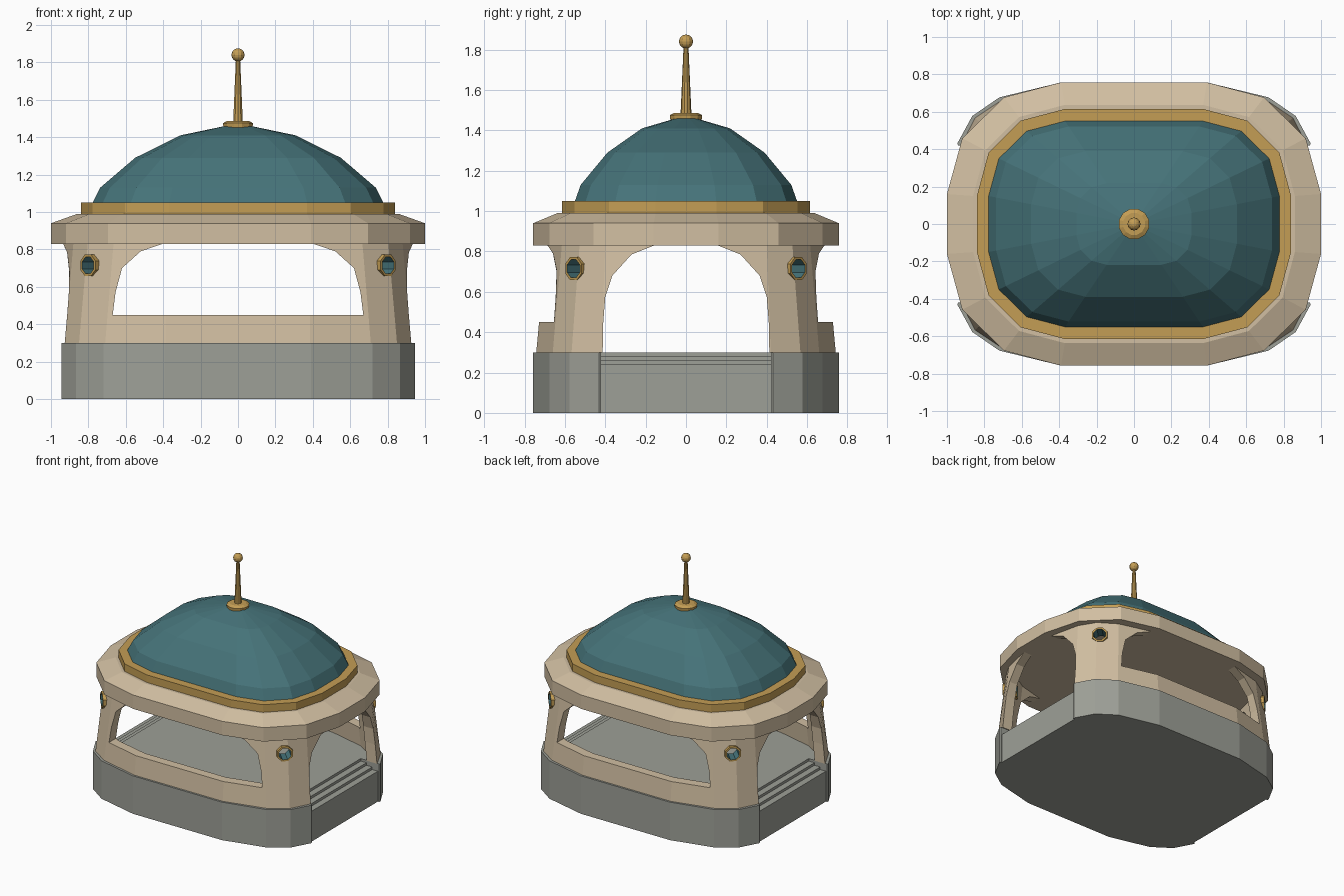
import bpy, bmesh, math
from mathutils import Matrix, Vector

if "Cube" in bpy.data.objects:
    bpy.data.objects.remove(bpy.data.objects["Cube"])


def material(name, rgb):
    m = bpy.data.materials.new(name)
    m.diffuse_color = (*rgb, 1)
    m.use_nodes = True
    m.node_tree.nodes["Principled BSDF"].inputs["Base Color"].default_value = m.diffuse_color
    return m


STONE = material("grey stone", (0.34, 0.35, 0.31))
SAND = material("sandstone", (0.64, 0.52, 0.36))
TEAL = material("teal", (0.06, 0.17, 0.19))
GOLD = material("gold", (0.55, 0.34, 0.09))


def mirror4(quad):
    """Full outline from one quadrant, listed from +x round to +y."""
    q = list(quad)
    return (q + [(-x, y) for x, y in reversed(q)] + [(-x, -y) for x, y in q]
            + [(x, -y) for x, y in reversed(q)])


def rounded(cx, cy, rx, ry):
    """Rounded rectangle with three facets per corner."""
    return mirror4([(cx + rx * math.cos(math.radians(a)), cy + ry * math.sin(math.radians(a)))
                    for a in (0, 30, 60, 90)])


def circle(r, n):
    return [(r * math.cos(2 * math.pi * (i + .5) / n), r * math.sin(2 * math.pi * (i + .5) / n))
            for i in range(n)]


def scaled(outline, s):
    return [(x * s, y * s) for x, y in outline]


def loft(name, mat, rings, matrix=Matrix()):
    """Closed solid through a stack of (outline, z) rings."""
    bm = bmesh.new()
    loops = [[bm.verts.new((x, y, z)) for x, y in o] for o, z in rings]
    n = len(loops[0])
    for a, b in zip(loops, loops[1:]):
        for i in range(n):
            bm.faces.new((a[i], a[(i + 1) % n], b[(i + 1) % n], b[i]))
    bm.faces.new(loops[0][::-1])
    bm.faces.new(loops[-1])
    bm.transform(matrix)
    bmesh.ops.recalc_face_normals(bm, faces=bm.faces)
    me = bpy.data.meshes.new(name)
    bm.to_mesh(me)
    bm.free()
    me.materials.append(mat)
    ob = bpy.data.objects.new(name, me)
    bpy.context.collection.objects.link(ob)
    return ob


def cut(target, cutter):
    mod = target.modifiers.new("cut", 'BOOLEAN')
    mod.operation, mod.solver, mod.object = 'DIFFERENCE', 'EXACT', cutter
    bpy.context.view_layer.objects.active = target
    bpy.ops.object.modifier_apply(modifier=mod.name)
    bpy.data.objects.remove(cutter)


# Plinth, notched at both ends for the steps
corner = [(.945, .43), (.865, .577), (.72, .677), (.39, .757)]
loft("plinth", STONE, [(mirror4([(.78, .42), (.94, .42)] + corner), 0),
                       (mirror4([(.78, .42), (.94, .42)] + corner), .3)])
for side, label in ((1, "right"), (-1, "left")):
    for i in range(3):
        x0, x1 = side * (.78 + .05 * i), side * (.83 + .05 * i)
        o = [(x0, -.42), (x1, -.42), (x1, .42), (x0, .42)]
        loft(f"{label}_step_{i}", STONE, [(o, 0), (o, .28 - .02 * i)])

# Tapered wall shell
low = [(.98, .16), (.925, .42), (.85, .567), (.71, .66), (.385, .742)]
high = [(.935, .155), (.88, .40), (.803, .527), (.665, .615), (.38, .692)]


def wall_ring(t, inset=0):
    q = []
    for (a, b), (c, d) in zip(low, high):
        v = Vector((a + (c - a) * t, b + (d - b) * t))
        q.append((v.x * (1 - inset / .95), v.y * (1 - inset / .72)))
    return mirror4(q)


wall = loft("arched_wall", SAND, [(wall_ring(0), .3), (wall_ring(1), .835)])
cut(wall, loft("inner_cutter", SAND, [(wall_ring(-.2, .07), .193), (wall_ring(1.2, .07), .942)]))


# Arched openings: wide ones over the parapets, doorways at the ends
def arch(half, matrix):
    o = half + [(-x, z) for x, z in reversed(half)]
    return loft("arch_cutter", SAND, [(o, -1.5), (o, 1.5)], matrix)


FRONT = Matrix.Rotation(math.pi / 2, 4, 'X')
cut(wall, arch([(.67, .45), (.655, .57), (.62, .70), (.52, .79), (.40, .831), (.38, .9)], FRONT))
cut(wall, arch([(.415, .2), (.41, .45), (.40, .575), (.365, .68), (.27, .785), (.155, .831), (.14, .9)],
               Matrix.Rotation(math.pi / 2, 4, 'Z') @ FRONT))

# Round corner windows with gold rims and teal linings
for sx in (1, -1):
    for sy in (1, -1):
        m = (Matrix.Translation((.785 * sx, .54 * sy, .715))
             @ Vector((sx, sy, 0)).to_track_quat('Z', 'Y').to_matrix().to_4x4())
        cut(wall, loft("hole_cutter", SAND, [(circle(.057, 8), -.2), (circle(.057, 8), .2)], m))
        ring = loft("corner_window", GOLD, [(circle(.062, 8), -.08), (circle(.062, 8), .025)], m)
        cut(ring, loft("hole_cutter", GOLD, [(circle(.048, 8), -.3), (circle(.048, 8), .3)], m))
        ring.data.materials.append(TEAL)
        inv = m.inverted()
        for f in ring.data.polygons:
            c = inv @ f.center
            n = inv.to_3x3() @ f.normal
            if abs(n.z) < .5 and n.x * c.x + n.y * c.y < 0:
                f.material_index = 1

# Cornice, gold band and dome
cornice = rounded(.39, .16, .61, .597)
loft("cornice", SAND, [(cornice, .83), (cornice, .94), (rounded(.37, .15, .49, .487), .99)])
band = rounded(.37, .15, .47, .465)
loft("gold_band", GOLD, [(band, .98), (band, 1.05)])
dome = rounded(.37, .15, .41, .402)
loft("dome", TEAL, [(scaled(dome, s), z) for s, z in
                    ((1, 1.045), (.945, 1.13), (.705, 1.29), (.395, 1.41), (.1, 1.458))])

# Finial
loft("finial_base", GOLD, [(circle(r, 12), z) for r, z in
                           ((.08, 1.45), (.083, 1.475), (.06, 1.487))])
loft("finial_spike", GOLD, [(circle(.027, 10), 1.48), (circle(.012, 10), 1.82)])
bpy.ops.mesh.primitive_uv_sphere_add(segments=12, ring_count=8, radius=.035, location=(0, 0, 1.84))
ball = bpy.context.object
ball.name = "finial_ball"
ball.data.materials.append(GOLD)
